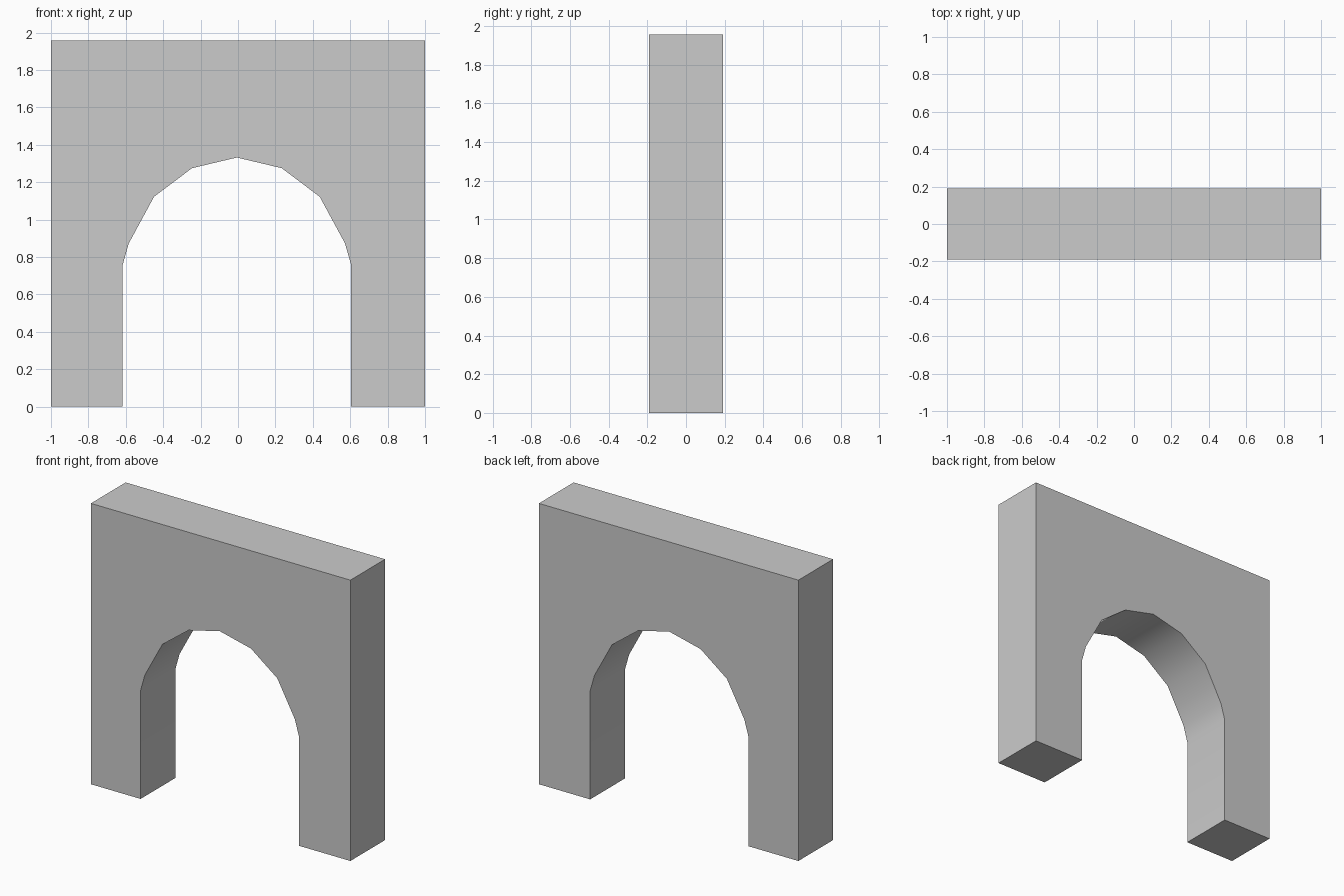
import bpy, bmesh

if "Cube" in bpy.data.objects:
    bpy.data.objects.remove(bpy.data.objects["Cube"])

HALF_W, HEIGHT, HALF_D = 1.0, 1.957, 0.191
ARCH_X = -0.006  # opening sits slightly off centre

# Right half of the arch opening, from floor to just below the crown
half = [(0.611, 0), (0.611, 0.757), (0.578, 0.873), (0.443, 1.122), (0.24, 1.275)]
opening = ([(ARCH_X - x, z) for x, z in half] + [(ARCH_X, 1.332)]
           + [(ARCH_X + x, z) for x, z in reversed(half)])
outline = opening + [(HALF_W, 0), (HALF_W, HEIGHT), (-HALF_W, HEIGHT), (-HALF_W, 0)]

# Extrude the wall outline from front to back
bm = bmesh.new()
front = bm.faces.new([bm.verts.new((x, -HALF_D, z)) for x, z in outline])
ext = bmesh.ops.extrude_face_region(bm, geom=[front], use_keep_orig=True)
bmesh.ops.translate(bm, vec=(0, 2 * HALF_D, 0),
                    verts=[v for v in ext["geom"] if isinstance(v, bmesh.types.BMVert)])
bmesh.ops.recalc_face_normals(bm, faces=bm.faces)
mesh = bpy.data.meshes.new("arch_wall")
bm.to_mesh(mesh)
bm.free()
wall = bpy.data.objects.new("arch_wall", mesh)
bpy.context.collection.objects.link(wall)

# Smooth underside of the arch, sharp corners elsewhere
bpy.context.view_layer.objects.active = wall
wall.select_set(True)
bpy.ops.object.shade_smooth_by_angle(angle=0.5236)
